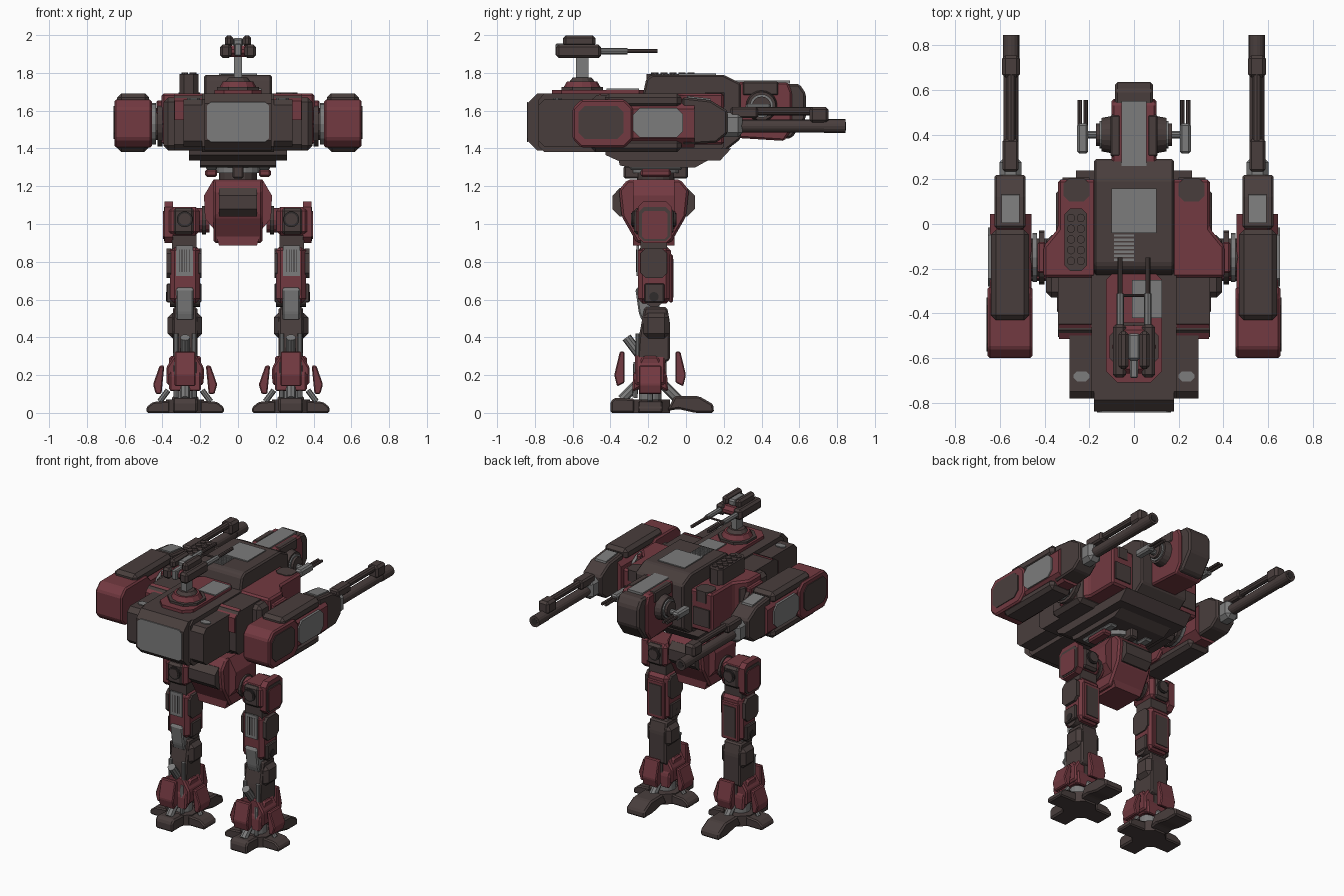
import bpy, bmesh, math
from mathutils import Matrix, Vector


def material(name, rgb):
    m = bpy.data.materials.new(name)
    m.diffuse_color = (*rgb, 1)
    return m


RED = material("armour red", (0.17, 0.041, 0.052))
DARK = material("dark brown", (0.066, 0.048, 0.046))
GREY = material("steel grey", (0.2, 0.2, 0.2))
BLACK = material("vent black", (0.03, 0.025, 0.025))


def finish(name, bm, mat, mirror=False):
    bmesh.ops.recalc_face_normals(bm, faces=bm.faces)
    me = bpy.data.meshes.new(name)
    me.materials.append(mat)
    bm.to_mesh(me)
    bm.free()
    ob = bpy.data.objects.new(name, me)
    bpy.context.collection.objects.link(ob)
    if mirror:
        ob.modifiers.new("mirror", 'MIRROR')
    return ob


def prism(name, pts, axis, a, b, mat, mirror=False, bevel=0):
    """Extrude a profile: X takes (y,z), Y takes (x,z), Z takes (x,y)."""
    place = {'X': lambda p, t: (t, p[0], p[1]),
             'Y': lambda p, t: (p[0], t, p[1]),
             'Z': lambda p, t: (p[0], p[1], t)}[axis]
    bm = bmesh.new()
    lo = [bm.verts.new(place(p, a)) for p in pts]
    hi = [bm.verts.new(place(p, b)) for p in pts]
    bm.faces.new(lo)
    bm.faces.new(hi)
    for i in range(len(pts)):
        j = (i + 1) % len(pts)
        bm.faces.new((lo[i], lo[j], hi[j], hi[i]))
    bmesh.ops.recalc_face_normals(bm, faces=bm.faces)
    if bevel:
        bmesh.ops.bevel(bm, geom=bm.edges[:], offset=bevel, segments=1, affect='EDGES')
    return finish(name, bm, mat, mirror)


def box(name, x, y, z, mat, mirror=False, bevel=0):
    return prism(name, [(x[0], y[0]), (x[1], y[0]), (x[1], y[1]), (x[0], y[1])],
                 'Z', z[0], z[1], mat, mirror, bevel)


def octagon(x, z, c):
    (a, b), (d, e) = x, z
    return [(a + c, d), (b - c, d), (b, d + c), (b, e - c),
            (b - c, e), (a + c, e), (a, e - c), (a, d + c)]


def rod(name, p, q, r, mat, mirror=False, r2=None, n=16):
    p, q = Vector(p), Vector(q)
    bm = bmesh.new()
    rot = (q - p).to_track_quat('Z', 'Y').to_matrix().to_4x4()
    bmesh.ops.create_cone(bm, cap_ends=True, segments=n, radius1=r, radius2=r if r2 is None else r2,
                          depth=(q - p).length, matrix=Matrix.Translation((p + q) / 2) @ rot)
    return finish(name, bm, mat, mirror)


# Main hull, stepped from the rear bumper to the raised front deck
prism("rear_bumper", octagon((-0.84, -0.6), (1.39, 1.69), 0.052), 'X', -0.178, 0.178, DARK)
prism("rear_window", octagon((-0.165, 0.165), (1.435, 1.645), 0.02), 'Y', -0.843, -0.836, GREY)
prism("hull_spine", octagon((-0.78, 0.2), (1.38, 1.69), 0.03), 'X', -0.19, 0.19, DARK)
prism("hull_rear_side", octagon((-0.78, -0.4), (1.41, 1.66), 0.03), 'X', -0.288, 0.288, DARK)
prism("hull_mid", octagon((-0.505, -0.2), (1.39, 1.68), 0.03), 'X', -0.34, 0.34, DARK)
prism("rear_shoulder_trim", [(-0.515, 1.55), (-0.515, 1.65), (-0.45, 1.69), (-0.43, 1.55)], 'X', 0.19, 0.335, RED, True)
box("shoulder_block", (0.18, 0.395), (-0.33, -0.05), (1.39, 1.67), DARK, True, 0.025)
prism("side_armour", [(0.17, -0.24), (0.405, -0.24), (0.405, -0.1), (0.34, -0.02), (0.34, 0.2), (0.17, 0.2)],
      'Z', 1.42, 1.692, RED, True, 0.012)
prism("side_armour_cap", octagon((0.2, 0.315), (0.1, 0.205), 0.025), 'Z', 1.62, 1.697, DARK, True)
box("side_armour_front_panel", (0.2, 0.32), (0.2, 0.208), (1.46, 1.58), DARK, True)
prism("rear_grey_port", octagon((0.2, 0.27), (-0.705, -0.66), 0.015), 'Z', 1.655, 1.666, GREY, True)
prism("front_deck", [(-0.23, 1.68), (-0.21, 1.77), (-0.18, 1.79), (0.2, 1.79), (0.29, 1.745), (0.29, 1.45),
                     (0.2, 1.38), (-0.23, 1.4)], 'X', -0.18, 0.18, DARK, bevel=0.01)
box("deck_hatch", (-0.1, 0.1), (-0.04, 0.16), (1.785, 1.797), GREY)
for i in range(7):
    y = -0.165 + i * 0.018
    box("deck_grille_bar", (-0.09, 0.0), (y, y + 0.01), (1.785, 1.795), GREY)
prism("turret_deck", octagon((-0.125, 0.125), (-0.71, -0.2), 0.05), 'Z', 1.68, 1.71, RED)
box("turret_deck_plate", (-0.01, 0.125), (-0.42, -0.25), (1.7, 1.717), GREY)

# Missile box on one shoulder
prism("missile_box", octagon((-0.31, -0.21), (-0.21, 0.07), 0.025), 'Z', 1.68, 1.795, DARK)
for i in range(5):
    for x in (-0.282, -0.238):
        y = -0.165 + i * 0.048
        rod("missile_tube", (x, y, 1.79), (x, y, 1.802), 0.019, DARK, n=10)

# Hull underside and waist
prism("belly", [(-0.43, 1.4), (-0.425, 1.365), (-0.36, 1.335), (0.18, 1.335), (0.24, 1.4)], 'X', -0.26, 0.26, DARK)
prism("belly_lower", [(-0.36, 1.35), (-0.35, 1.31), (-0.3, 1.30), (0.05, 1.30), (0.14, 1.35)], 'X', -0.2, 0.2, DARK)
rod("waist_ring", (0, -0.16, 1.27), (0, -0.16, 1.31), 0.125, GREY, n=20)
rod("waist", (0, -0.16, 1.19), (0, -0.16, 1.31), 0.1, DARK)
box("waist_clamp", (0.11, 0.175), (-0.24, -0.08), (1.25, 1.29), RED, True, 0.01)
box("waist_joint", (0.11, 0.17), (-0.3, -0.02), (1.285, 1.33), GREY, True, 0.01)
box("waist_strut", (-0.03, 0.03), (-0.33, 0.01), (1.24, 1.31), DARK, bevel=0.01)

# Head
prism("head", [(0.2, 1.46), (0.2, 1.74), (0.3, 1.752), (0.54, 1.75), (0.56, 1.7), (0.56, 1.5), (0.52, 1.44)],
      'X', -0.1, 0.1, RED, bevel=0.01)
prism("nose", [(0.5, 1.45), (0.5, 1.742), (0.6, 1.742), (0.635, 1.69), (0.635, 1.56), (0.56, 1.455)],
      'X', -0.085, 0.085, DARK, bevel=0.012)
box("head_stripe", (-0.055, 0.055), (0.25, 0.55), (1.745, 1.76), GREY)
box("head_cheek_top", (0.06, 0.106), (0.3, 0.49), (1.68, 1.754), DARK, True, 0.008)
rod("head_disc", (0.09, 0.4, 1.625), (0.145, 0.4, 1.625), 0.085, DARK, True, 0.075, 20)
rod("head_disc_ring", (0.13, 0.4, 1.625), (0.154, 0.4, 1.625), 0.062, GREY, True, n=20)
rod("head_disc_hub", (0.14, 0.4, 1.625), (0.17, 0.4, 1.625), 0.05, DARK, True)
rod("small_gun_arm", (0.16, 0.4, 1.61), (0.24, 0.4, 1.61), 0.018, GREY, True, n=10)
box("small_gun", (0.205, 0.255), (0.315, 0.45), (1.585, 1.635), GREY, True, 0.01)
for x in (0.217, 0.243):
    rod("small_gun_barrel", (x, 0.44, 1.61), (x, 0.555, 1.61), 0.01, DARK, True, n=8)

# Shoulder joints
rod("shoulder_axle", (0.36, -0.15, 1.53), (0.48, -0.15, 1.53), 0.085, DARK, True)
rod("shoulder_ring", (0.4, -0.15, 1.53), (0.425, -0.15, 1.53), 0.12, DARK, True)
rod("shoulder_ring_outer", (0.435, -0.15, 1.53), (0.455, -0.15, 1.53), 0.11, GREY, True)
box("shoulder_clamp", (0.395, 0.432), (-0.22, -0.08), (1.58, 1.655), RED, True, 0.008)

# Arm pods: red shell with dark plates above and below
prism("pod_body", octagon((0.458, 0.645), (1.405, 1.658), 0.05), 'Y', -0.5, 0.045, RED, True)
prism("pod_rear", octagon((-0.6, -0.28), (1.405, 1.658), 0.045), 'X', 0.455, 0.655, RED, True, 0.01)
box("pod_top_plate", (0.47, 0.64), (-0.43, -0.025), (1.615, 1.692), DARK, True, 0.022)
box("pod_bottom_plate", (0.475, 0.64), (-0.5, -0.025), (1.38, 1.45), DARK, True, 0.022)
prism("pod_side_window", octagon((-0.28, -0.015), (1.458, 1.615), 0.035), 'X', 0.6, 0.654, GREY, True)
prism("pod_rear_panel", octagon((-0.57, -0.33), (1.45, 1.625), 0.035), 'X', 0.6, 0.66, DARK, True)
prism("pod_snout", [(-0.02, 1.42), (-0.02, 1.672), (0.13, 1.655), (0.22, 1.6), (0.22, 1.48), (0.16, 1.43)],
      'X', 0.485, 0.625, DARK, True, 0.01)
prism("pod_snout_plate", [(0.005, 1.6), (0.005, 1.678), (0.13, 1.664), (0.145, 1.6)], 'X', 0.512, 0.594, GREY, True)

# Long arm guns
box("gun_mount", (0.503, 0.603), (0.18, 0.3), (1.46, 1.59), GREY, True, 0.025)
box("gun_cradle", (0.517, 0.588), (0.235, 0.38), (1.56, 1.62), DARK, True, 0.01)
rod("gun_lower_barrel", (0.55, 0.25, 1.518), (0.55, 0.76, 1.518), 0.034, DARK, True)
rod("gun_muzzle", (0.55, 0.73, 1.518), (0.55, 0.845, 1.518), 0.037, DARK, True)
rod("gun_bore", (0.55, 0.84, 1.518), (0.55, 0.847, 1.518), 0.022, BLACK, True)
rod("gun_upper_barrel", (0.55, 0.3, 1.597), (0.55, 0.68, 1.597), 0.022, DARK, True, n=10)
box("gun_front_clamp", (0.51, 0.59), (0.655, 0.755), (1.535, 1.62), DARK, True, 0.015)

# Roof turret
prism("turret_base", octagon((-0.11, 0.11), (-0.66, -0.44), 0.06), 'Z', 1.7, 1.725, DARK)
rod("turret_collar", (0, -0.55, 1.72), (0, -0.55, 1.755), 0.1, RED, r2=0.08, n=12)
rod("turret_collar_ring", (0, -0.55, 1.75), (0, -0.55, 1.775), 0.07, DARK, r2=0.05, n=12)
box("turret_neck", (-0.02, 0.02), (-0.583, -0.517), (1.77, 1.9), GREY)
prism("turret_head", octagon((-0.67, -0.455), (1.885, 1.945), 0.02), 'X', -0.06, 0.06, RED)
box("turret_gun_block", (0.035, 0.095), (-0.687, -0.45), (1.878, 1.95), DARK, True, 0.014)
box("turret_cap", (0.025, 0.07), (-0.65, -0.48), (1.94, 1.998), DARK, True, 0.014)
box("turret_sight", (-0.028, 0.028), (-0.61, -0.49), (1.94, 1.985), GREY, bevel=0.01)
box("turret_spine", (-0.018, 0.018), (-0.69, -0.6), (1.89, 1.955), GREY, bevel=0.006)
rod("turret_barrel", (0.062, -0.46, 1.915), (0.062, -0.15, 1.915), 0.011, DARK, True, n=8)
rod("turret_barrel_sleeve", (0.062, -0.46, 1.915), (0.062, -0.31, 1.915), 0.017, GREY, True, n=8)
rod("turret_crossbar", (-0.07, -0.32, 1.915), (0.07, -0.32, 1.915), 0.007, DARK, n=8)

# Pelvis
prism("pelvis", [(-0.1, 0.885), (0.1, 0.885), (0.125, 0.97), (0.175, 1.03), (0.18, 1.15), (0.13, 1.235),
                 (-0.13, 1.235), (-0.18, 1.15), (-0.175, 1.03), (-0.125, 0.97)], 'Y', -0.28, -0.06, RED)
prism("pelvis_bulge", [(-0.26, 0.9), (-0.34, 1.04), (-0.355, 1.18), (-0.31, 1.235), (-0.03, 1.235), (0.015, 1.18),
                       (0.0, 1.04), (-0.08, 0.9)], 'X', -0.13, 0.13, RED, bevel=0.012)
prism("pelvis_panel", octagon((-0.39, 0.048), (1.04, 1.19), 0.04), 'X', -0.1, 0.1, DARK)
rod("hip_axle", (0.15, -0.17, 1.02), (0.26, -0.17, 1.02), 0.065, RED, True)
rod("hip_axle_ring", (0.17, -0.17, 1.02), (0.19, -0.17, 1.02), 0.075, DARK, True)

# Hips and thighs
box("hip_block", (0.205, 0.375), (-0.265, -0.075), (0.94, 1.09), RED, True, 0.02)
prism("hip_outer_plate", octagon((-0.255, -0.075), (0.9, 1.12), 0.03), 'X', 0.345, 0.388, RED, True)
prism("hip_outer_frame", octagon((-0.248, -0.082), (0.91, 1.09), 0.025), 'X', 0.38, 0.391, DARK, True)
prism("hip_outer_panel", octagon((-0.232, -0.098), (0.92, 1.07), 0.015), 'X', 0.38, 0.396, RED, True)
box("hip_face", (0.23, 0.345), (-0.275, -0.065), (0.945, 1.085), DARK, True, 0.015)
rod("hip_bolt", (0.282, -0.285, 1.025), (0.282, -0.055, 1.025), 0.042, BLACK, True)
rod("hip_bolt_cap", (0.282, -0.29, 1.025), (0.282, -0.05, 1.025), 0.032, DARK, True)
box("thigh_joint", (0.22, 0.35), (-0.24, -0.1), (0.86, 0.96), DARK, True)
box("thigh", (0.2, 0.36), (-0.255, -0.08), (0.58, 0.885), RED, True, 0.025)
box("thigh_grille", (0.238, 0.328), (-0.262, -0.25), (0.725, 0.885), GREY, True)
for i in range(5):
    x = 0.256 + i * 0.013
    box("thigh_slot", (x, x + 0.003), (-0.264, -0.26), (0.745, 0.865), BLACK, True)
for x in ((0.192, 0.21), (0.355, 0.378)):
    prism("thigh_side_panel", octagon((-0.24, -0.1), (0.715, 0.87), 0.025), 'X', *x, DARK, True)
    box("thigh_lower_panel", x, (-0.22, -0.115), (0.585, 0.685), DARK, True, 0.006)
box("thigh_front_plate", (0.215, 0.345), (-0.09, -0.07), (0.585, 0.84), RED, True, 0.006)
box("thigh_front_panel", (0.235, 0.325), (-0.075, -0.065), (0.61, 0.815), DARK, True)

# Knees and shins
rod("knee", (0.2, -0.17, 0.615), (0.36, -0.17, 0.615), 0.055, DARK, True)
rod("knee_cap", (0.192, -0.17, 0.615), (0.382, -0.17, 0.615), 0.025, BLACK, True)
prism("knee_guard", [(-0.268, 0.655), (-0.245, 0.67), (-0.14, 0.66), (-0.14, 0.49), (-0.235, 0.49), (-0.25, 0.53)],
      'X', 0.235, 0.327, GREY, True, 0.008)
box("shin_top", (0.19, 0.372), (-0.225, -0.09), (0.395, 0.53), DARK, True, 0.025)
prism("shin", [(-0.22, 0.56), (-0.1, 0.56), (-0.085, 0.48), (-0.085, 0.28), (-0.14, 0.25), (-0.26, 0.25),
               (-0.25, 0.4)], 'X', 0.215, 0.345, DARK, True, 0.01)
rod("shin_piston", (0.28, -0.315, 0.4), (0.28, -0.21, 0.26), 0.026, GREY, True, n=10)
for x in (0.232, 0.328):
    rod("shin_strut", (x, -0.255, 0.42), (x, -0.255, 0.3), 0.013, GREY, True, n=10)
    rod("ankle_rod", (x, -0.265, 0.27), (x, -0.27, 0.08), 0.014, GREY, True, n=8)

# Ankles
prism("ankle_armour_side", [(-0.23, 0.3), (-0.15, 0.3), (-0.1, 0.2), (-0.095, 0.11), (-0.15, 0.14), (-0.23, 0.14),
                            (-0.285, 0.11), (-0.28, 0.2)], 'X', 0.195, 0.365, RED, True, 0.01)
prism("ankle_armour", [(0.23, 0.32), (0.33, 0.32), (0.38, 0.24), (0.378, 0.15), (0.33, 0.14), (0.23, 0.14),
                       (0.182, 0.15), (0.18, 0.24)], 'Y', -0.27, -0.11, RED, True, 0.01)
box("ankle_badge", (0.25, 0.31), (-0.12, -0.104), (0.19, 0.27), DARK, True)
rod("ankle_post", (0.28, -0.19, 0.05), (0.28, -0.19, 0.16), 0.06, GREY, True)

# Feet: hub, four toes and their leaning guards
prism("foot_hub", octagon((0.18, 0.38), (-0.295, -0.085), 0.06), 'Z', 0.0, 0.07, DARK, True)
for s in (-1, 1):
    X = lambda d: 0.28 + s * d
    Y = lambda d: -0.19 + s * d
    prism("side_toe", [(X(0.08), 0), (X(0.205), 0), (X(0.205), 0.03), (X(0.17), 0.058), (X(0.08), 0.065)],
          'Y', -0.255, -0.125, DARK, True, 0.008)
    prism("side_guard", [(X(0.11), 0.25), (X(0.135), 0.25), (X(0.17), 0.15), (X(0.155), 0.1), (X(0.125), 0.1)],
          'Y', -0.25, -0.13, RED, True, 0.006)
    rod("side_guard_link", (X(0.09), -0.19, 0.12), (X(0.135), -0.19, 0.06), 0.015, GREY, True, n=8)
    prism("end_guard", [(Y(0.135), 0.325), (Y(0.16), 0.325), (Y(0.19), 0.2), (Y(0.175), 0.14), (Y(0.135), 0.16)],
          'X', 0.225, 0.335, RED, True, 0.006)
    rod("end_guard_link", (0.28, Y(0.07), 0.15), (0.28, Y(0.15), 0.07), 0.026, GREY, True, n=8)
prism("rear_toe", [(-0.27, 0), (-0.4, 0), (-0.4, 0.06), (-0.38, 0.08), (-0.27, 0.075)], 'X', 0.215, 0.345, DARK, True, 0.01)
prism("front_toe", [(-0.1, 0.01), (-0.06, 0.09), (0.07, 0.088), (0.145, 0.045), (0.148, 0.0), (0.05, 0.0), (-0.04, 0.02)],
      'X', 0.21, 0.35, DARK, True, 0.01)
